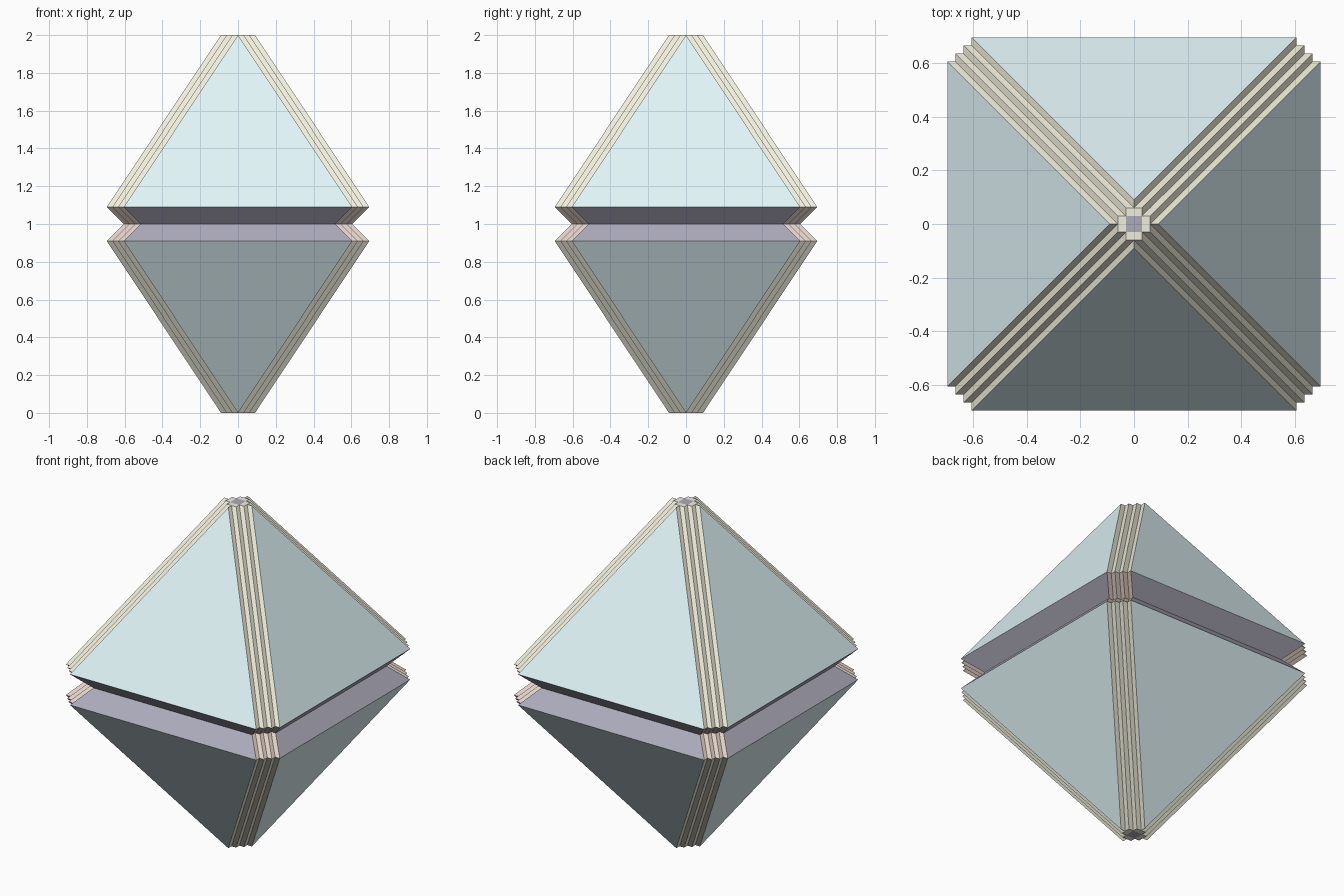
import bpy, bmesh

if "Cube" in bpy.data.objects:
    bpy.data.objects.remove(bpy.data.objects["Cube"])

S = 0.03          # width of one corner step
N = 3             # steps per corner
H_TIP, H_WIDE, H_WAIST = 0.09, 0.695, 0.605


def material(name, rgb):
    m = bpy.data.materials.new(name)
    m.diffuse_color = (*rgb, 1)
    m.use_nodes = True
    m.node_tree.nodes["Principled BSDF"].inputs["Base Color"].default_value = m.diffuse_color
    return m


GLASS = material("pale_blue", (0.76, 0.92, 0.95))
CREAM = material("cream", (0.88, 0.86, 0.72))
SLATE = material("slate_purple", (0.42, 0.41, 0.50))
PINK = material("dusty_pink", (0.78, 0.66, 0.59))


def ring(h, z):
    """Square outline with stair-stepped corners, counter-clockwise."""
    f = h - N * S
    q = [(h, f)]
    for i in range(N):
        q.append((h - (i + 1) * S, f + i * S))
        q.append((h - (i + 1) * S, f + (i + 1) * S))
    pts = []
    for _ in range(4):
        pts += q
        q = [(-y, x) for x, y in q]
    return [(x, y, z) for x, y in pts]


def loft(name, low, high, mats, cap_z=None):
    """Skin two stepped outlines; material 0 = wide faces, 1 = corner steps."""
    bm = bmesh.new()
    a = [bm.verts.new(p) for p in ring(*low)]
    b = [bm.verts.new(p) for p in ring(*high)]
    n = len(a)
    per = 2 * N + 1
    for i in range(n):
        j = (i + 1) % n
        face = bm.faces.new((a[i], a[j], b[j], b[i]))
        face.material_index = 0 if i % per == per - 1 else 1
    bmesh.ops.remove_doubles(bm, verts=bm.verts, dist=1e-5)
    # small tip plate: centre square with four tabs
    if cap_z is not None:
        tab = [(S, -S), (2 * S, -S), (2 * S, S), (S, S)]
        quads = [([(-S, -S), (S, -S), (S, S), (-S, S)], 2)]
        for _ in range(4):
            quads.append((tab, 1))
            tab = [(-y, x) for x, y in tab]
        for quad, mat in quads:
            if cap_z < 1:
                quad = quad[::-1]
            bm.faces.new([bm.verts.new((x, y, cap_z)) for x, y in quad]).material_index = mat
    me = bpy.data.meshes.new(name)
    bm.to_mesh(me)
    bm.free()
    for m in mats:
        me.materials.append(m)
    ob = bpy.data.objects.new(name, me)
    bpy.context.collection.objects.link(ob)


# Pyramids
loft("upper_pyramid", (H_WIDE, 1.09), (H_TIP, 2.0), (GLASS, CREAM, SLATE), 2.0)
loft("lower_pyramid", (H_TIP, 0.0), (H_WIDE, 0.91), (GLASS, CREAM, SLATE), 0.0)
# V-shaped groove around the waist
loft("upper_groove", (H_WAIST, 1.0), (H_WIDE, 1.09), (SLATE, PINK))
loft("lower_groove", (H_WIDE, 0.91), (H_WAIST, 1.0), (SLATE, PINK))
